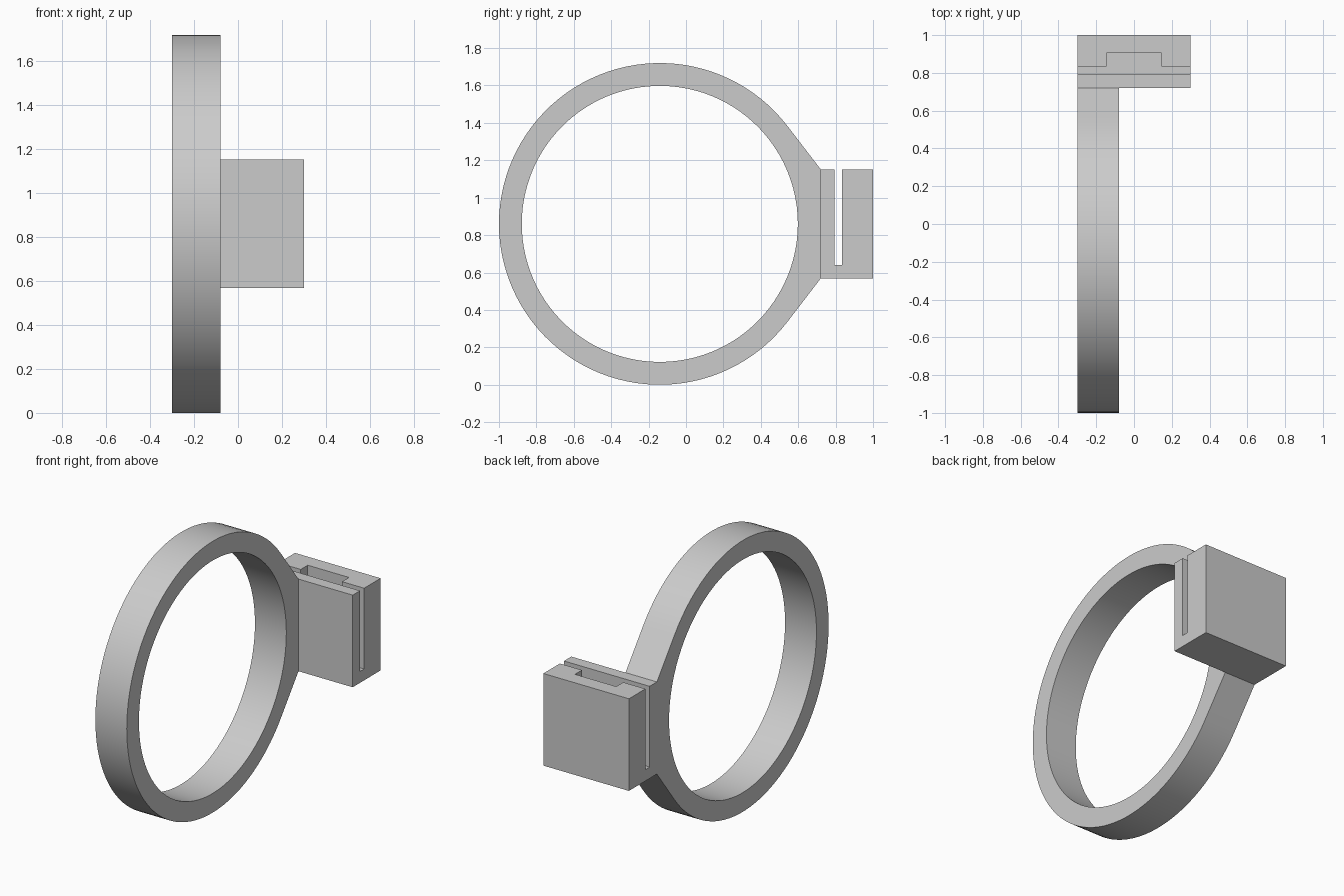
import bpy, bmesh
from math import cos, sin, acos, atan2, hypot, tau

cube = bpy.data.objects.get("Cube")
if cube:
    bpy.data.objects.remove(cube, do_unlink=True)

grey = bpy.data.materials.new("plain_grey")
grey.use_nodes = True
color = (0.6, 0.6, 0.6, 1)
grey.diffuse_color = color
grey.node_tree.nodes["Principled BSDF"].inputs["Base Color"].default_value = color


def finish(name, bm):
    bmesh.ops.recalc_face_normals(bm, faces=bm.faces)
    mesh = bpy.data.meshes.new(name)
    bm.to_mesh(mesh)
    bm.free()
    mesh.materials.append(grey)
    obj = bpy.data.objects.new(name, mesh)
    bpy.context.collection.objects.link(obj)
    return obj


def prism(name, outline, low, high):
    """Extrude an XY outline from z = low to z = high."""
    bm = bmesh.new()
    face = bm.faces.new([bm.verts.new((x, y, low)) for x, y in outline])
    top = bmesh.ops.extrude_face_region(bm, geom=[face])["geom"]
    moved = [v for v in top if isinstance(v, bmesh.types.BMVert)]
    bmesh.ops.translate(bm, verts=moved, vec=(0, 0, high - low))
    return finish(name, bm)


# Ring: round hoop whose outside runs along tangents to a flat mounting pad
LEFT, RIGHT = -0.30, -0.08
CY, CZ, OUTER, INNER = -0.14, 0.86, 0.86, 0.738
PAD_HALF = 0.292
corner = atan2(PAD_HALF, OUTER)
tangent = corner + acos(OUTER / hypot(OUTER, PAD_HALF))


def outer_radius(a):
    a = min(a, tau - a)
    if a >= tangent:
        return OUTER
    return OUTER / cos(a) if a <= corner else OUTER / cos(tangent - a)


PAD_STEPS, ARC_STEPS = 10, 84
pad = [tangent * i / PAD_STEPS for i in range(PAD_STEPS)]
arc = [tangent + (tau - 2 * tangent) * i / ARC_STEPS for i in range(ARC_STEPS + 1)]
angles = pad + arc + [tau - a for a in reversed(pad[1:])]

bm = bmesh.new()
loops = []
for x, is_outer in ((LEFT, True), (RIGHT, True), (RIGHT, False), (LEFT, False)):
    loop = []
    for a in angles:
        r = outer_radius(a) if is_outer else INNER
        loop.append(bm.verts.new((x, CY + r * cos(a), CZ + r * sin(a))))
    loops.append(loop)
n = len(angles)
for k in range(4):
    p, q = loops[k], loops[(k + 1) % 4]
    for i in range(n):
        j = (i + 1) % n
        bm.faces.new((p[i], p[j], q[j], q[i]))
ring = finish("ring", bm)
bpy.context.view_layer.objects.active = ring
ring.select_set(True)
bpy.ops.object.shade_smooth_by_angle()
ring.select_set(False)

# Holder block with an open-ended slot and a pocket behind it
block = prism("holder_block", [(-0.3, 0.72), (0.3, 0.72), (0.3, 1), (-0.3, 1)],
              CZ - PAD_HALF, CZ + PAD_HALF)
cutter = prism("slot_cutter",
               [(-0.4, 0.793), (0.4, 0.793), (0.4, 0.835), (0.145, 0.835),
                (0.145, 0.905), (-0.145, 0.905), (-0.145, 0.835), (-0.4, 0.835)],
               0.64, 1.3)
cutter.hide_render = True
cutter.hide_viewport = True
cut = block.modifiers.new("slot", 'BOOLEAN')
cut.operation = 'DIFFERENCE'
cut.solver = 'EXACT'
cut.object = cutter
